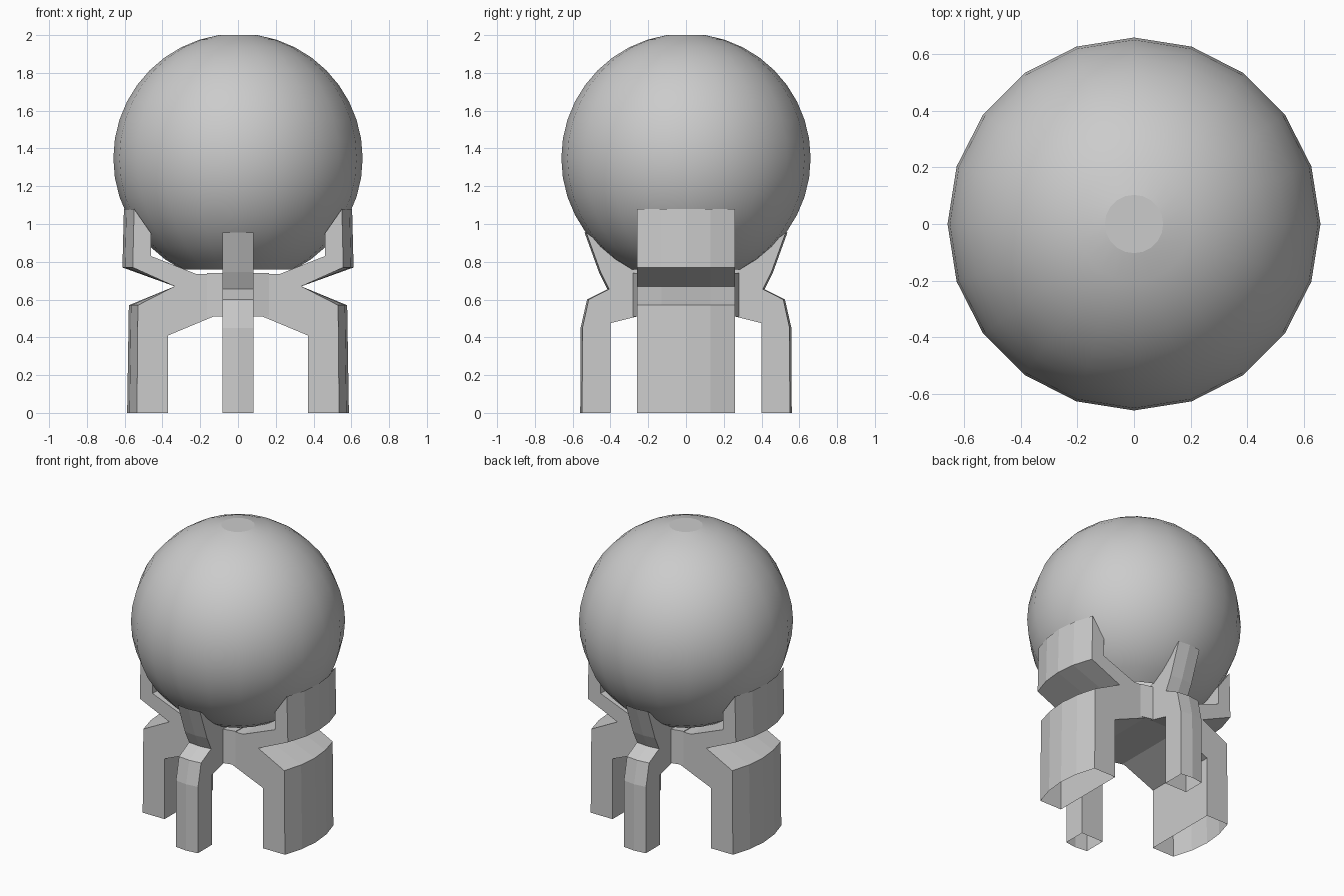
import bpy, bmesh
from math import sin, cos, pi

if "Cube" in bpy.data.objects:
    bpy.data.objects.remove(bpy.data.objects["Cube"])


def make_object(name, bm):
    bmesh.ops.recalc_face_normals(bm, faces=bm.faces[:])
    me = bpy.data.meshes.new(name)
    bm.to_mesh(me)
    bm.free()
    ob = bpy.data.objects.new(name, me)
    bpy.context.collection.objects.link(ob)
    return ob


def leg(name, profile, half, segs, place):
    """Sweep a (distance, height, bulge) profile across the leg width; the foot is open."""
    bm = bmesh.new()
    rows = []
    for i in range(segs + 1):
        t = -1 + 2 * i / segs
        rows.append([bm.verts.new(place(d + b * (1 - t * t), t * half, z))
                     for d, z, b in profile])
    n = len(profile)
    for a, b in zip(rows, rows[1:]):
        for j in range(n - 1):
            bm.faces.new((a[j], a[j + 1], b[j + 1], b[j]))
    bm.faces.new(rows[0])
    bm.faces.new(rows[-1])
    # orient outward before opening: close the foot, recalc, then delete it
    foot = [bm.faces.new((a[n - 1], a[0], b[0], b[n - 1])) for a, b in zip(rows, rows[1:])]
    bmesh.ops.recalc_face_normals(bm, faces=bm.faces[:])
    bmesh.ops.delete(bm, geom=foot, context='FACES_ONLY')
    return make_object(name, bm)


# Globe: 20 sides, flat cap at the top, open underneath where the core holds it
R, ZC, N = 0.66, 1.348, 20
bm = bmesh.new()
rings = []
for k in range(1, 18):
    a = k * pi / 20
    rings.append([bm.verts.new((R * sin(a) * cos(2 * pi * i / N),
                                R * sin(a) * sin(2 * pi * i / N),
                                ZC + R * cos(a))) for i in range(N)])
for a, b in zip(rings, rings[1:]):
    for i in range(N):
        f = bm.faces.new((a[i], b[i], b[(i + 1) % N], a[(i + 1) % N]))
        f.smooth = True
bm.faces.new(rings[0])
for i in range(N):
    bm.edges.get((rings[0][i], rings[0][(i + 1) % N])).smooth = False
make_object("globe", bm)

# Core block joining the legs
outline = [(0.165, 0.26), (0.08, 0.28), (-0.08, 0.28), (-0.165, 0.26),
           (-0.165, -0.26), (-0.08, -0.28), (0.08, -0.28), (0.165, -0.26)]
bm = bmesh.new()
base = bm.faces.new([bm.verts.new((x, y, 0.51)) for x, y in outline])
top = bmesh.ops.extrude_face_region(bm, geom=[base], use_keep_orig=True)
bmesh.ops.translate(bm, vec=(0, 0, 0.23),
                    verts=[v for v in top['geom'] if isinstance(v, bmesh.types.BMVert)])
make_object("core", bm)

# Wide side legs with notched, curved outer faces
wide = [(0.37, 0, 0), (0.37, 0.41, 0), (0.13, 0.51, 0), (0.13, 0.735, 0), (0.22, 0.735, 0),
        (0.46, 0.83, 0), (0.46, 0.95, 0), (0.55, 1.08, 0.054), (0.557, 0.77, 0.055),
        (0.335, 0.67, 0), (0.53, 0.57, 0.048), (0.535, 0, 0.052)]
# Narrow front and back legs
narrow = [(0.40, 0, 0), (0.40, 0.475, 0), (0.22, 0.52, 0), (0.22, 0.735, 0), (0.30, 0.78, 0),
          (0.528, 0.955, 0.009), (0.452, 0.745, 0.009), (0.407, 0.655, 0.009),
          (0.515, 0.60, 0.009), (0.548, 0.45, 0.01), (0.55, 0, 0.01)]
for s, side, end in ((1, "right", "back"), (-1, "left", "front")):
    leg(side + "_leg", wide, 0.26, 4, lambda d, w, z: (s * d, w, z))
    leg(end + "_leg", narrow, 0.083, 2, lambda d, w, z: (w, s * d, z))
